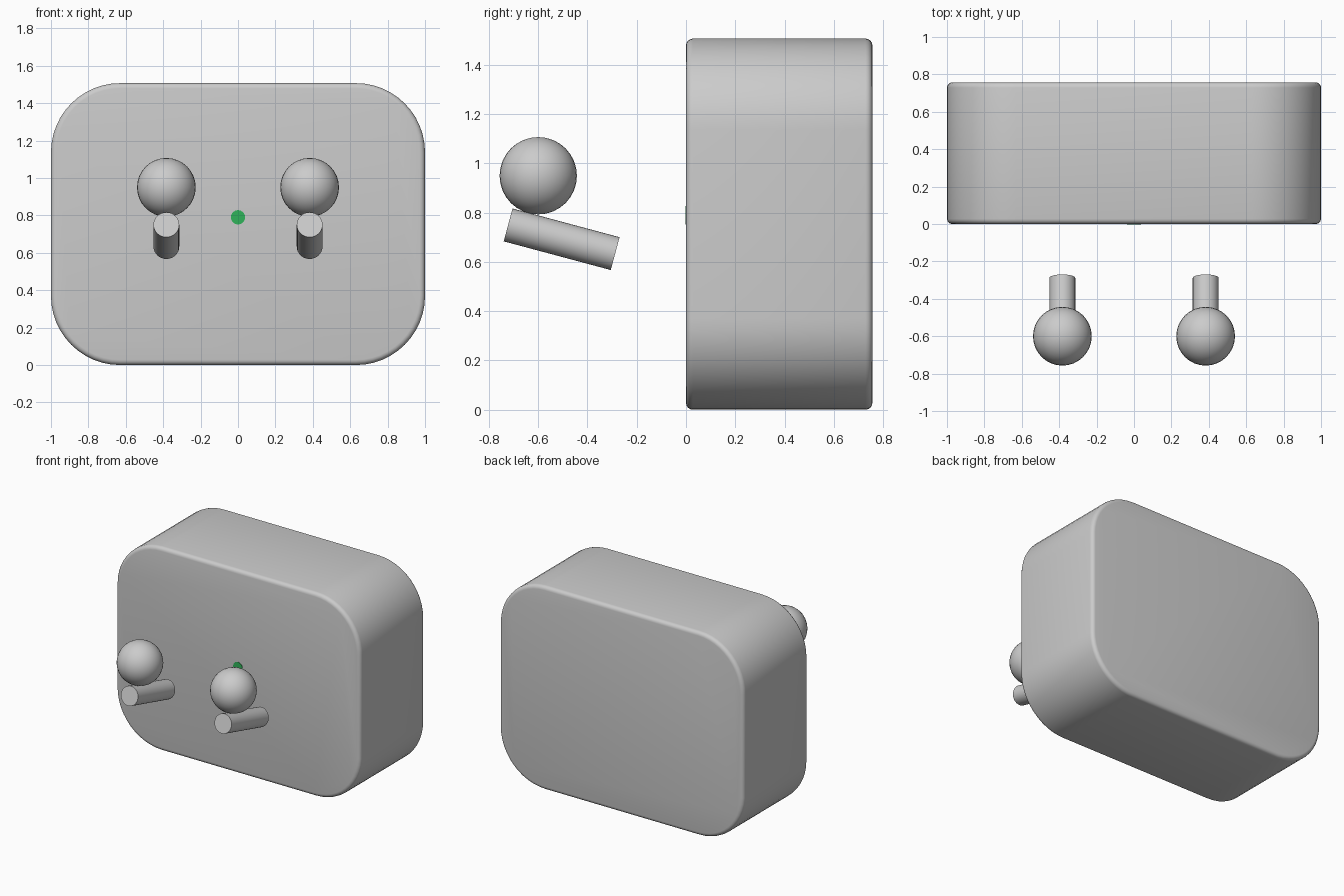
import bpy, bmesh
from math import pi, sin, cos, radians

if "Cube" in bpy.data.objects:
    bpy.data.objects.remove(bpy.data.objects["Cube"])

HALF_X, HEIGHT, DEPTH = 1.0, 1.507, 0.757
CORNER, CORNER_STEPS = 0.37, 12


def finish(obj, name, angle=30):
    obj.name = name
    bpy.ops.object.select_all(action='DESELECT')
    obj.select_set(True)
    bpy.context.view_layer.objects.active = obj
    bpy.ops.object.shade_smooth_by_angle(angle=radians(angle))
    return obj


# Body: rounded rectangle pushed back along y, with softened rims
def make_body():
    bm = bmesh.new()
    centres = [(HALF_X - CORNER, HEIGHT - CORNER), (CORNER - HALF_X, HEIGHT - CORNER),
               (CORNER - HALF_X, CORNER), (HALF_X - CORNER, CORNER)]
    verts = []
    for quarter, (cx, cz) in enumerate(centres):
        for i in range(CORNER_STEPS + 1):
            a = (quarter + i / CORNER_STEPS) * pi / 2
            verts.append(bm.verts.new((cx + CORNER * cos(a), 0, cz + CORNER * sin(a))))
    front = bm.faces.new(verts)
    result = bmesh.ops.extrude_face_region(bm, geom=[front], use_keep_orig=True)
    moved = [g for g in result['geom'] if isinstance(g, bmesh.types.BMVert)]
    bmesh.ops.translate(bm, verts=moved, vec=(0, DEPTH, 0))
    bmesh.ops.recalc_face_normals(bm, faces=bm.faces)
    rims = [e for e in bm.edges if abs(e.verts[0].co.y - e.verts[1].co.y) < 1e-5]
    bmesh.ops.bevel(bm, geom=rims, offset=0.028, segments=4, profile=0.5, affect='EDGES')
    mesh = bpy.data.meshes.new("body")
    bm.to_mesh(mesh)
    bm.free()
    obj = bpy.data.objects.new("body", mesh)
    bpy.context.collection.objects.link(obj)
    return obj


finish(make_body(), "body", 30)

# Ball and tilted peg on each side
for side, x in (("left", -0.383), ("right", 0.383)):
    bpy.ops.mesh.primitive_uv_sphere_add(segments=32, ring_count=16, radius=0.157,
                                         location=(x, -0.60, 0.95))
    finish(bpy.context.object, side + "_ball")
    bpy.ops.mesh.primitive_cylinder_add(vertices=32, radius=0.069, depth=0.45,
                                        location=(x, -0.505, 0.692),
                                        rotation=(radians(75), 0, 0))
    finish(bpy.context.object, side + "_peg")

# Small green indicator lamp on the front face
bpy.ops.mesh.primitive_cylinder_add(vertices=32, radius=0.038, depth=0.02,
                                    location=(0, 0.007, 0.79), rotation=(pi / 2, 0, 0))
lamp = finish(bpy.context.object, "indicator_lamp")
green = bpy.data.materials.new("green")
green.diffuse_color = (0.03, 0.45, 0.10, 1)
green.use_nodes = True
green.node_tree.nodes["Principled BSDF"].inputs["Base Color"].default_value = green.diffuse_color
lamp.data.materials.append(green)
